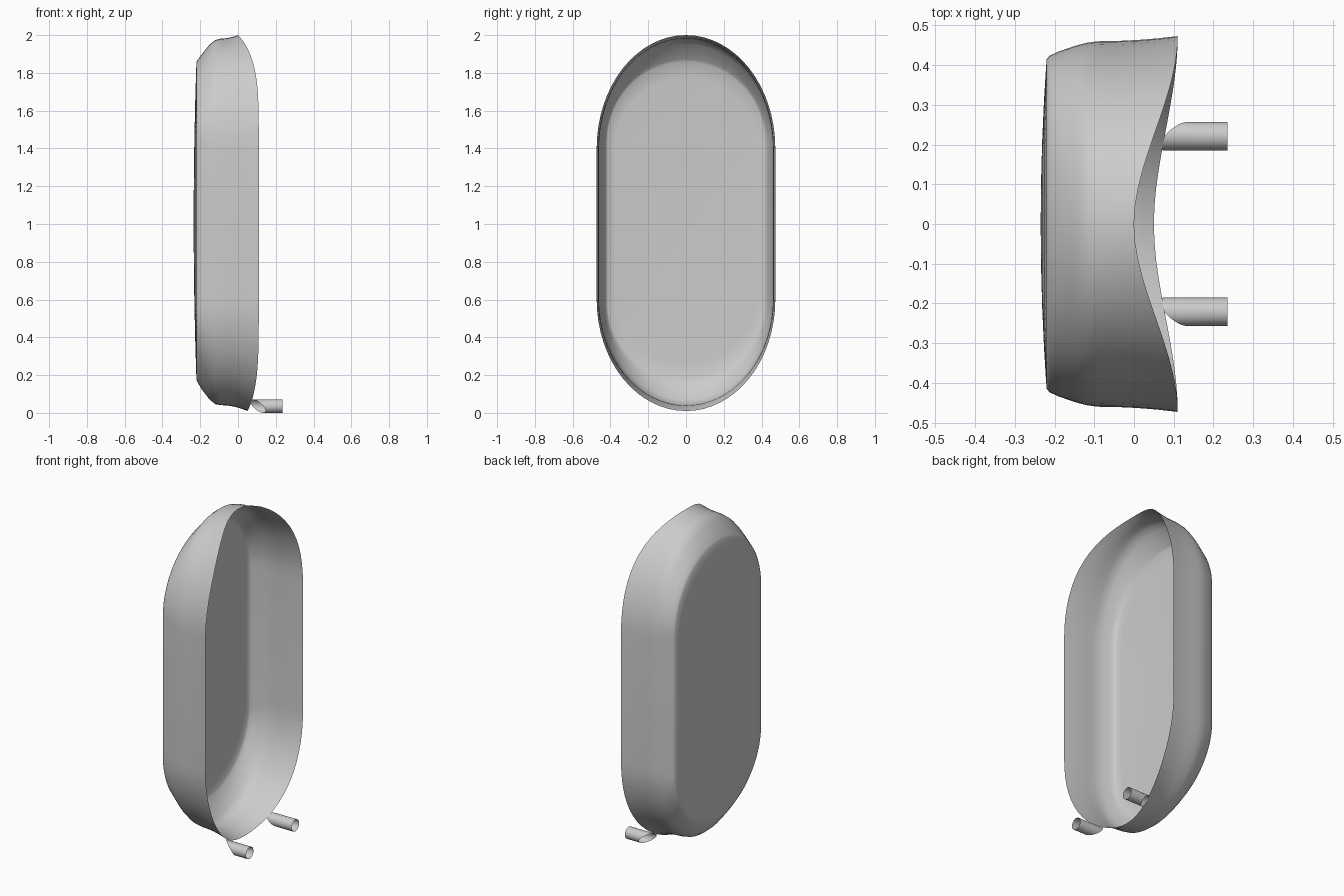
import bpy, bmesh, math

cube = bpy.data.objects.get("Cube")
if cube:
    bpy.data.objects.remove(cube, do_unlink=True)

# Single grey finish
grey = bpy.data.materials.new("plain_grey")
grey.use_nodes = True
colour = (0.6, 0.6, 0.6, 1)
grey.diffuse_color = colour
grey.node_tree.nodes["Principled BSDF"].inputs["Base Color"].default_value = colour


def finish(bm, name):
    """Turn a bmesh into a smooth shaded object."""
    bmesh.ops.recalc_face_normals(bm, faces=bm.faces)
    mesh = bpy.data.meshes.new(name)
    bm.to_mesh(mesh)
    bm.free()
    mesh.materials.append(grey)
    obj = bpy.data.objects.new(name, mesh)
    bpy.context.collection.objects.link(obj)
    bpy.ops.object.select_all(action="DESELECT")
    obj.select_set(True)
    bpy.context.view_layer.objects.active = obj
    bpy.ops.object.shade_smooth_by_angle(angle=math.radians(40))
    return obj


def bridge(bm, a, b):
    for i in range(len(a)):
        j = (i + 1) % len(a)
        bm.faces.new((a[i], a[j], b[j], b[i]))


STEPS = 32
HALF_WIDTH = 0.473


def outline(width, bottom, top, low_centre, high_centre):
    """Stadium outline with elliptical ends, as (y, z) points."""
    pts = []
    for start, centre, height in ((0, high_centre, top - high_centre),
                                  (math.pi, low_centre, low_centre - bottom)):
        for i in range(STEPS + 1):
            a = start + math.pi * i / STEPS
            pts.append((width * math.cos(a), centre + height * math.sin(a)))
    return pts


def rim_x(y, z):
    """Saddle shaped rim: forward at the sides, set back at the ends."""
    t = min(abs(y) / HALF_WIDTH, 1)
    base = 0.0 if z > 1 else 0.05
    return base + (0.11 - base) * t * t * (3 - 2 * t)


# Wall sections: x, half width, bottom, top, lower and upper arc centres
SECTIONS = [
    (-0.220, 0.415, 0.175, 1.858, 0.58, 1.44),
    (-0.212, 0.424, 0.158, 1.872, 0.58, 1.44),
    (-0.190, 0.434, 0.122, 1.900, 0.59, 1.43),
    (-0.150, 0.448, 0.070, 1.950, 0.59, 1.42),
    (-0.120, 0.456, 0.046, 1.974, 0.60, 1.41),
    (-0.090, 0.460, 0.041, 1.982, 0.60, 1.40),
]
RIM = (HALF_WIDTH, 0.01, 2.0, 0.60, 1.40)

bm = bmesh.new()
rings = []

# Slightly domed floor, growing from the centre
floor = outline(*SECTIONS[0][1:])
mid_z = 1.015
for s in (0.25, 0.5, 0.75, 0.9):
    x = -0.235 + 0.015 * s * s
    rings.append([bm.verts.new((x, y * s, mid_z + (z - mid_z) * s)) for y, z in floor])
hub = bm.verts.new((-0.235, 0, mid_z))
for i, v in enumerate(rings[0]):
    bm.faces.new((hub, v, rings[0][(i + 1) % len(rings[0])]))

# Rounded shoulder
for x, *shape in SECTIONS:
    rings.append([bm.verts.new((x, y, z)) for y, z in outline(*shape)])

# Side wall reaching the curved rim
wall_x, *wall_shape = SECTIONS[-1]
for t in (0.25, 0.5, 0.75, 1.0):
    flare = t * t
    shape = [a + (b - a) * flare for a, b in zip(wall_shape, RIM)]
    rings.append([bm.verts.new((wall_x + (rim_x(y, z) - wall_x) * t, y, z))
                  for y, z in outline(*shape)])

for a, b in zip(rings, rings[1:]):
    bridge(bm, a, b)
finish(bm, "shell")

# Two open tubes under the rim, with ends cut at a slant
RADIUS = 0.036
for side, name in ((1, "left_tube"), (-1, "right_tube")):
    bm = bmesh.new()
    near, far = [], []
    for i in range(24):
        a = 2 * math.pi * i / 24
        dy, dz = RADIUS * math.cos(a), RADIUS * math.sin(a)
        y, z = side * (0.221 + dy), RADIUS + dz
        near.append(bm.verts.new((0.105 + 0.8 * (dy - dz), y, z)))
        far.append(bm.verts.new((0.235, y, z)))
    bridge(bm, near, far)
    finish(bm, name)
